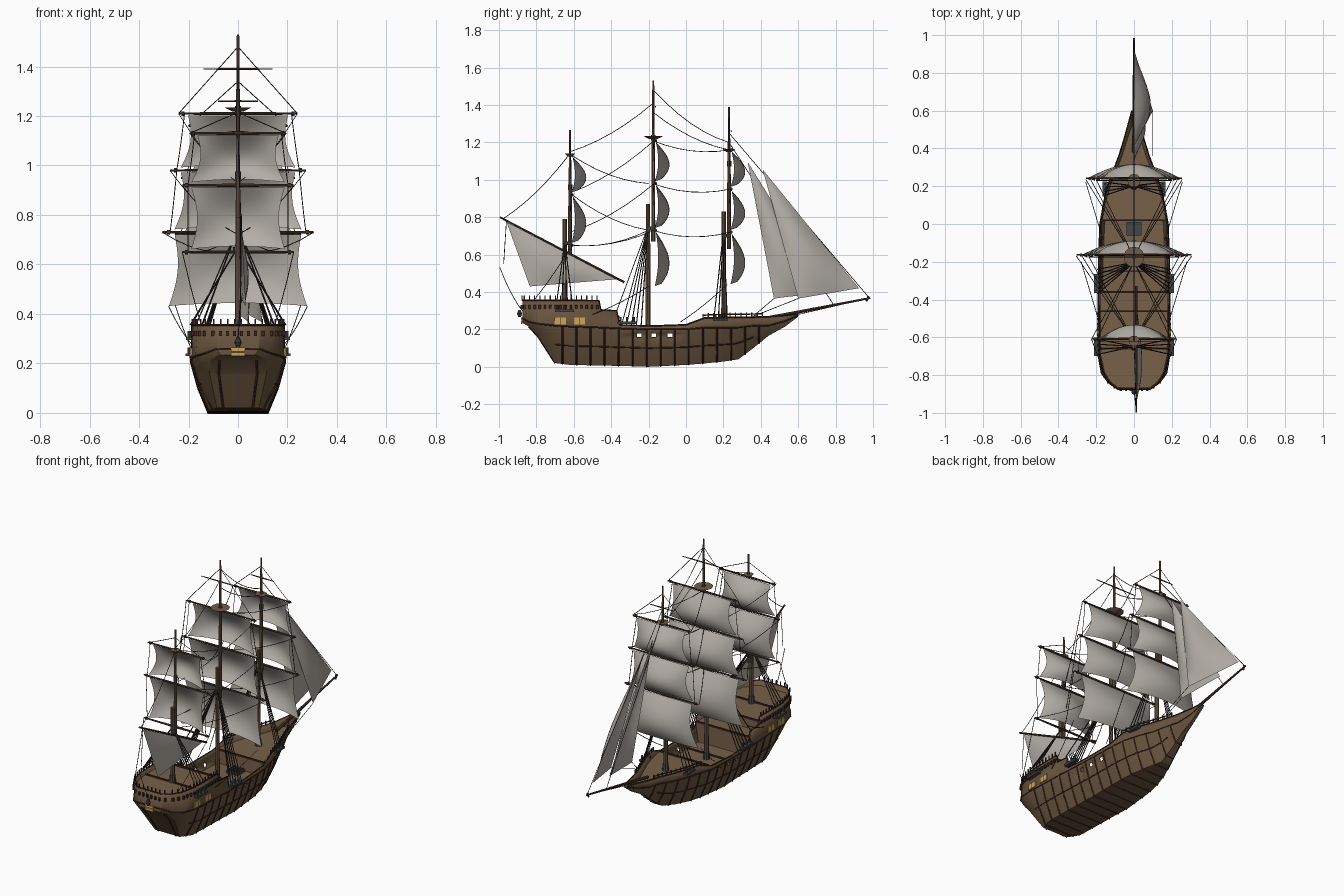
import bpy, bmesh, math
from mathutils import Vector, Matrix

if "Cube" in bpy.data.objects:
    bpy.data.objects.remove(bpy.data.objects["Cube"])

def material(name, *c):
    m = bpy.data.materials.new(name)
    m.diffuse_color = (*c, 1)
    m.use_nodes = True
    m.node_tree.nodes["Principled BSDF"].inputs["Base Color"].default_value = m.diffuse_color
    return m
HULL, DECK = material("hull wood", .14, .088, .048), material("deck wood", .185, .117, .066)
TRIM, MAST = material("dark red trim", .05, .021, .015), material("mast wood", .17, .105, .062)
YARD, SAIL = material("dark spar wood", .075, .045, .028), material("sail cloth", .45, .42, .38)
ROPE, METAL = material("tarred rope", .03, .025, .021), material("grey iron", .06, .062, .065)
GOLD = material("gold window", .6, .38, .1)

def finish(bm, name, mat, angle=35):
    me = bpy.data.meshes.new(name)
    bm.to_mesh(me)
    me.materials.append(mat)
    ob = bpy.data.objects.new(name, me)
    bpy.context.collection.objects.link(ob)
    bpy.ops.object.select_all(action='DESELECT')
    ob.select_set(True)
    bpy.context.view_layer.objects.active = ob
    bpy.ops.object.shade_smooth_by_angle(angle=math.radians(angle))
    return ob

def spar(bm, a, b, r1, r2, n=8):
    a, b = Vector(a), Vector(b)
    mat = Matrix.Translation((a + b) / 2) @ (b - a).to_track_quat('Z', 'Y').to_matrix().to_4x4()
    bmesh.ops.create_cone(bm, cap_ends=True, segments=n, radius1=r1, radius2=r2, depth=(b - a).length, matrix=mat)

def box(bm, c, s):
    bmesh.ops.create_cube(bm, size=1, matrix=Matrix.Translation(c) @ Matrix.Diagonal((*s, 1)))

def tubes(name, lines, r, mat):
    cu = bpy.data.curves.new(name, 'CURVE')
    cu.dimensions, cu.bevel_depth, cu.bevel_resolution = '3D', r, 0
    for pts in lines:
        sp = cu.splines.new('POLY')
        sp.points.add(len(pts) - 1)
        for p, q in zip(sp.points, pts):
            p.co = (*q, 1)
    cu.materials.append(mat)
    bpy.context.collection.objects.link(bpy.data.objects.new(name, cu))

def grid(bm, rows):
    vs = [[bm.verts.new(p) for p in r] for r in rows]
    for r, q in zip(vs, vs[1:]):
        for i in range(len(r) - 1):
            bm.faces.new((r[i], r[i + 1], q[i + 1], q[i]))
    return vs

def steps(a, b, d):
    n = max(1, round((b - a) / d))
    return [a + (b - a) * i / n for i in range(n + 1)]

# Hull stations: y, bottom z, bottom half width, widest z, widest half width, top z, top half width
ST = [(-.875, .235, .07, .26, .085, .355, .085), (-.84, .215, .11, .24, .135, .355, .13),
      (-.79, .16, .115, .23, .172, .355, .162), (-.70, .02, .085, .22, .188, .355, .182),
      (-.62, .01, .118, .215, .19, .355, .185),
      (-.465, .007, .12, .21, .19, .355, .185), (-.455, .007, .12, .21, .19, .305, .185),
      (-.37, .005, .12, .205, .19, .30, .186), (-.355, .005, .12, .205, .189, .225, .187),
      (-.2, .0, .12, .2, .187, .218, .186), (0, .01, .11, .2, .18, .225, .178),
      (.1, .018, .095, .21, .162, .262, .163), (.2, .028, .065, .21, .133, .264, .14),
      (.28, .04, .03, .21, .1, .264, .11), (.36, .10, .02, .22, .07, .266, .08),
      (.44, .165, .014, .22, .045, .268, .055), (.53, .215, .01, .245, .022, .275, .03),
      (.6, .268, .009, .276, .01, .284, .011)]

def station(y):
    for a, b in zip(ST, ST[1:]):
        if y <= b[0]:
            return [p + (q - p) * (y - a[0]) / (b[0] - a[0]) for p, q in zip(a, b)]
    return ST[-1]

def section(y):
    _, zb, wb, zw, ww, zt, wt = station(y)
    return [(wb, zb), (wb + .6 * (ww - wb), (zb + zw) / 2), (ww, zw), (wt, zt)]

def width(y, z):
    s = section(y)
    for (w0, z0), (w1, z1) in zip(s, s[1:]):
        if z <= z1:
            return w0 + (w1 - w0) * max(0, z - z0) / (z1 - z0)
    return s[-1][0]

# Hull shell, with open gunports cut along the waist
bm = bmesh.new()
vs = grid(bm, [[(-w, s[0], z) for w, z in section(s[0])[::-1]] + [(w, s[0], z) for w, z in section(s[0])] for s in ST])
bm.faces.new(vs[0]); bm.faces.new(vs[-1])
bmesh.ops.recalc_face_normals(bm, faces=bm.faces)
ports = (-.25, -.172, -.085)
for co, no in [((0, 0, z), (0, 0, 1)) for z in (.156, .178)] + [((0, y + d, 0), (0, 1, 0)) for y in ports for d in (-.013, .013)]:
    bmesh.ops.bisect_plane(bm, geom=bm.verts[:] + bm.edges[:] + bm.faces[:], plane_co=co, plane_no=no)
mid = lambda f: f.calc_center_median()
gone = [f for f in bm.faces if .156 < mid(f).z < .178 and any(abs(mid(f).y - y) < .013 for y in ports)]
bmesh.ops.delete(bm, geom=gone, context='FACES')
sol = finish(bm, "hull", HULL, 25).modifiers.new("thickness", 'SOLIDIFY')
sol.thickness, sol.offset = .008, -1
# Decks as blocks that follow the hull sides
for name, y0, y1, z, h in (("poop_deck", -.865, -.462, .325, .09), ("quarter_deck", -.47, -.36, .265, .13),
                           ("waist_deck", -.37, .04, .145, .02), ("forecastle_deck", .02, .52, .228, .09)):
    bm, rows = bmesh.new(), []
    for y in steps(y0, y1, .03):
        zl = max(z - h, station(y)[1] + .004)
        a, b = width(y, z) - .004, width(y, zl) - .004
        rows.append([(-b, y, zl), (-a, y, z), (a, y, z), (b, y, zl), (-b, y, zl)])
    vs = grid(bm, rows)
    bm.faces.new(vs[0][:4]); bm.faces.new(vs[-1][:4])
    bmesh.ops.remove_doubles(bm, verts=bm.verts, dist=1e-5)
    bmesh.ops.recalc_face_normals(bm, faces=bm.faces)
    finish(bm, name, DECK, 20)
# Hull ribs, wales and rails
ribs = [[(-w, y, z) for w, z in section(y)[2::-1]] + [(w, y, z) for w, z in section(y)[:3]] for y in steps(-.66, .39, .075)]
ribs += [[(w, -.70, .02), (w * 1.3, -.79, .16), (w * 1.25, -.84, .215)] for w in (-.06, .06)]
wales = [[(sx * section(y)[1][0], y, section(y)[1][1]) for y in steps(-.7, .36, .05)] for sx in (-1, 1)]
for k in (2, 3):
    side = [(section(s[0])[k][0], s[0], section(s[0])[k][1]) for s in ST]
    wales.append([(-x, y, z) for x, y, z in side[::-1]] + side)
tubes("hull_ribs", ribs, .005, TRIM)
tubes("hull_wales_and_rails", wales, .004, TRIM)
# Railing posts, studs and deck edge beams
bm = bmesh.new()
for sx in (-1, 1):
    for y in steps(-.865, -.475, .028) + steps(.09, .41, .028):
        w, zt = station(y)[6], station(y)[5]
        box(bm, (sx * w, y, zt + .012), (.006, .006, .026))
        if y < 0:
            box(bm, (sx * (width(y, .32) + .003), y, .32), (.012, .012, .02))
    pts = [(sx * station(y)[6], y, station(y)[5] + .016) for y in steps(.09, .41, .04)]
    for a, b in zip(pts, pts[1:]):
        spar(bm, a, b, .004, .004, 5)
for x in steps(-.07, .07, .028):
    box(bm, (x, -.876, .367), (.006, .006, .026))
    box(bm, (x, -.878, .32), (.012, .012, .02))
for y, z in ((-.462, .328), (-.36, .268), (.02, .231), (-.66, .327), (-.25, .147)):
    box(bm, (0, y, z), (2 * width(y, z) - .012, .01, .01))
finish(bm, "railing_posts", TRIM)
# Gold windows with dark bars
gold, bars = bmesh.new(), bmesh.new()
for x, y in [(sx * (width(y, .245) + .002), y) for sx in (-1, 1) for y in (-.672, -.57)]:
    box(gold, (x, y, .245), (.009, .06, .036))
    box(bars, (x, y, .245), (.0095, .003, .036))
for z in (.237, .256):
    box(gold, (0, -.878, z), (.056, .008, .015))
finish(gold, "cabin_windows", GOLD)
finish(bars, "window_bars", TRIM)
# Masts: y, top z, lower mast base, lower mast top, yards (z, half length), course foot, royal yard, platform, shroud ends
MASTS = {"fore": (.23, 1.39, .22, .83, [(1.16, .2), (.95, .23), (.72, .255)], [(.43, .26)], [(1.26, .08)], (1.165, .035), (.15, .22)),
         "main": (-.175, 1.53, .14, .87, [(1.21, .24), (.98, .275), (.73, .305)], [(.42, .285)], [(1.39, .14)], (1.235, .055), (-.37, -.24)),
         "mizzen": (-.62, 1.265, .32, .79, [(1.13, .195), (.92, .225), (.65, .225)], [], [], (1.14, .028), (-.69, -.61))}
ropes, shrouds = [], []

def rope(a, b, sag=0.0):
    a, b, n = Vector(a), Vector(b), 6 if sag else 1
    ropes.append([a.lerp(b, i / n) - Vector((0, 0, sag * 4 * (i / n) * (1 - i / n))) for i in range(n + 1)])

def square_sail(name, y0, z1, w1, z2, w2):
    def point(u, v):
        y = y0 + .014 + .085 * math.sin(math.pi * .8 * v) * (1 - .72 * u * u) - .02 * v
        return (u * (w1 + (w2 - w1) * v - .024 * math.sin(math.pi * v)), y, z1 + (z2 - z1) * v + .012 * v ** 4 * (1 - u * u))
    bm = bmesh.new()
    grid(bm, [[point(j / 6 - 1, i / 10) for j in range(13)] for i in range(11)])
    finish(bm, name, SAIL, 80)

for name, (y, top, base, low, yards, foot, royal, (tz, tr), (lo, hi)) in MASTS.items():
    yl = y - .028
    bm = bmesh.new()
    spar(bm, (0, yl, base), (0, yl, low), .014, .011, 10)
    spar(bm, (0, y, low - .2), (0, y, top - .3), .011, .009, 10)
    spar(bm, (0, y, top - .32), (0, y, top), .008, .005, 8)
    spar(bm, (0, y, tz - .016), (0, y, tz), tr * .45, tr, 12)
    finish(bm, name + "_mast", MAST)
    bm = bmesh.new()
    spar(bm, (0, yl, base), (0, yl, base + .05), .022, .016, 10)
    spar(bm, (0, yl + .014, low - .14), (0, yl + .014, low - .12), .02, .02, 8)
    spar(bm, (0, y, top - .32), (0, y, top - .29), .012, .012, 8)
    finish(bm, name + "_mast_bands", METAL)
    bm = bmesh.new()
    for z, w in yards + royal:
        r = .004 if w < .15 else .007
        for sx in (-1, 1):
            spar(bm, (0, y + .012, z), (sx * w, y + .012, z), r, r * .6)
            if w > .15:
                spar(bm, (sx * w * .9, y + .012, z), (sx * (w * .9 + .012), y + .012, z), .009, .009, 6)
    finish(bm, name + "_yards", YARD)
    # Square sails hang from each yard to the next one down
    for i, ((z1, w1), (z2, w2)) in enumerate(zip(yards, yards[1:] + foot)):
        square_sail(f"{name}_square_sail_{i + 1}", y, z1 - .008, w1 * .84, z2 + .012, w2 * (.98 if i == 2 else .84))
    # Lifts, sheets and shrouds
    for sx in (-1, 1):
        rope((0, y, top - .05), (sx * yards[0][1], y, yards[0][0]))
        for (z1, w1), (z2, w2) in zip(yards, yards[1:]):
            rope((sx * w1 * .9, y, z1), (sx * w2 * .9, y + .01, z2), .01)
        shrouds += [[(0, yl, yards[2][0] + .02), (sx * (station(t)[6] + .008), t, station(t)[5])] for t in steps(lo, hi, .026)]
tubes("shrouds", shrouds, .003, ROPE)
# Shroud channels on the hull sides, hatch grating and stern lantern
bm = bmesh.new()
for sx in (-1, 1):
    for y, z, l in ((-.315, .235, .1), (-.65, .30, .1), (.185, .25, .08)):
        x = sx * (width(y, z) + .012)
        box(bm, (x, y, z), (.026, l, .012))
        for d in (-.35, 0, .35):
            spar(bm, (x, y + d * l, z), (x, y + d * l, z + .03), .006, .006, 6)
box(bm, (0, -.025, .152), (.08, .07, .014))
for x in steps(-.03, .03, .02):
    box(bm, (x, -.025, .162), (.006, .07, .008))
spar(bm, (0, -.89, .265), (0, -.89, .285), .006, .014, 8)
spar(bm, (0, -.89, .285), (0, -.89, .305), .014, .005, 8)
finish(bm, "channels_hatch_and_lantern", METAL)
# Bowsprit and lateen spar
bm = bmesh.new()
spar(bm, (0, .38, .25), (0, .985, .368), .010, .005)
spar(bm, (0, .965, .35), (0, .975, .378), .006, .006, 6)
spar(bm, (.012, -.995, .8), (.012, -.33, .452), .005, .006)
finish(bm, "bowsprit_and_lateen_spar", YARD)
# Triangular sails billow towards +x
for name, a, b, c, bulge in (("outer_jib", (0, .41, 1.055), (0, .925, .42), (.1, .6, .365), .045),
                             ("inner_jib", (0, .33, 1.095), (0, .76, .40), (.045, .47, .365), .045),
                             ("lateen_sail", (.012, -.96, .775), (.012, -.37, .468), (.03, -.835, .43), .025)):
    bm, a, b, c = bmesh.new(), Vector(a), Vector(b), Vector(c)
    grid(bm, [[a.lerp(b.lerp(c, t / 8), s / 12) + Vector((bulge * 27 * (1 - s / 12) * (s / 12) ** 2 * (1 - t / 8) * t / 8, 0, 0))
               for t in range(9)] for s in range(13)])
    bmesh.ops.remove_doubles(bm, verts=bm.verts, dist=1e-5)
    finish(bm, name, SAIL, 80)
# Stays, sheets and braces
for a, b, sag in (((0, .23, 1.25), (0, .98, .368), 0), ((0, .23, 1.2), (0, .79, .33), 0), ((0, -.175, 1.48), (0, .23, 1.2), .04),
                  ((0, -.175, 1.36), (0, .23, 1.16), .03), ((0, -.175, 1.41), (0, -.62, 1.15), .03),
                  ((0, -.62, 1.14), (.012, -.98, .79), .03), ((.012, -.96, .78), (.012, -.975, .55), 0),
                  ((.012, -.995, .53), (0, -.875, .3), .02), ((0, .6, .28), (0, .98, .368), 0),
                  ((.1, .6, .365), (.1, .36, .27), 0), ((.045, .47, .365), (.08, .36, .27), 0)):
    rope(a, b, sag)
fy, my, zy = (MASTS[k][4] for k in ("fore", "main", "mizzen"))
for sx in (-1, 1):
    for i in range(3):
        rope((sx * fy[i][1], .235, fy[i][0]), (0, -.18, my[i][0]), .03)
        rope((sx * my[i][1], -.17, my[i][0]), (0, -.62, zy[i][0] - (.2 if i < 2 else 0)), .03)
        rope((sx * zy[i][1], -.61, zy[i][0]), (0, -.2, my[min(i + 1, 2)][0]), .03)
    rope((sx * .28, -.2, .43), (sx * .19, -.5, .28), .01)
    rope((sx * .255, .22, .44), (sx * .18, -.03, .24), .01)
    rope((sx * .225, -.61, .65), (sx * .15, -.81, .36), .01)
tubes("rigging", ropes, .0019, ROPE)
